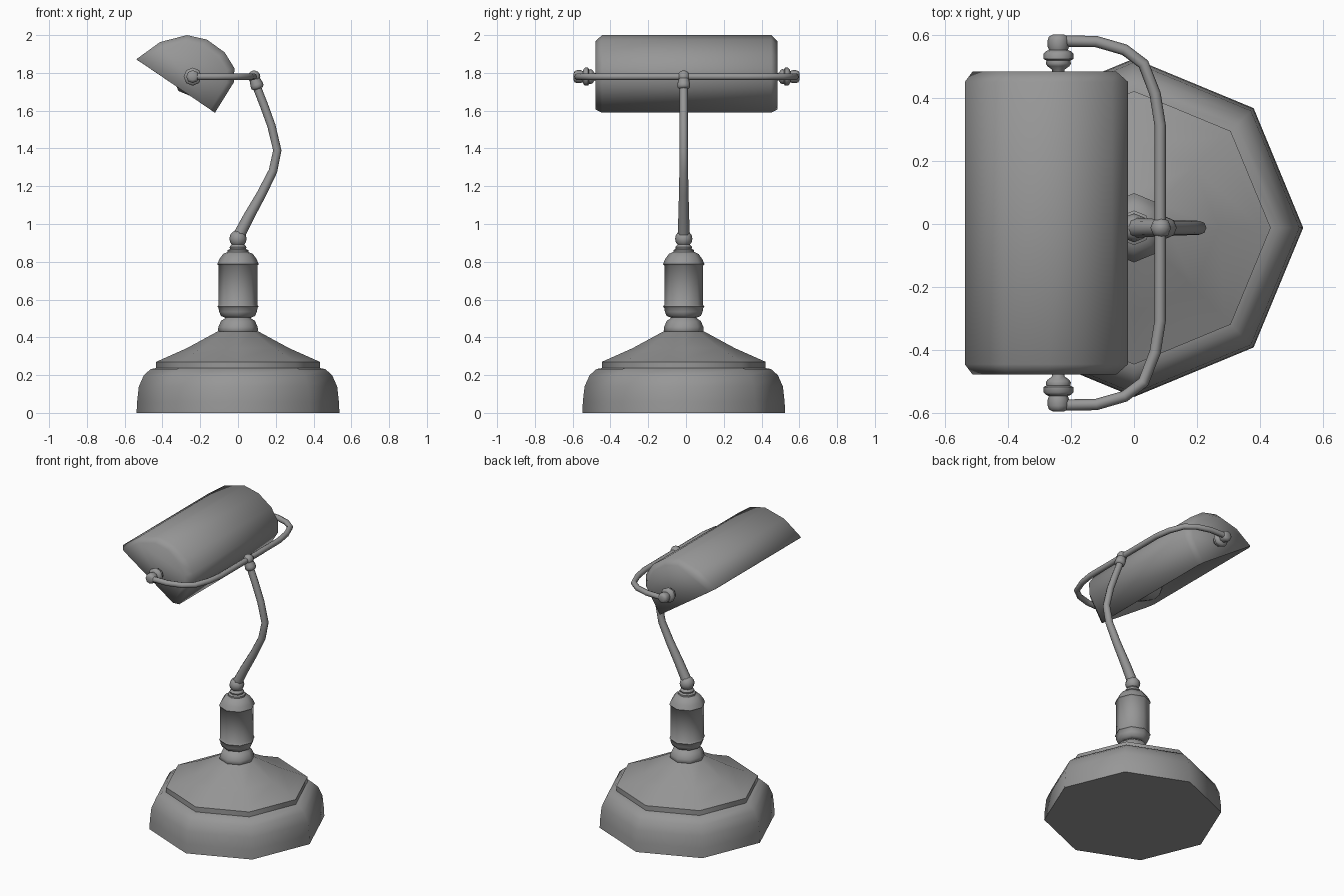
import bpy, math
from mathutils import Vector

if "Cube" in bpy.data.objects:
    bpy.data.objects.remove(bpy.data.objects["Cube"])

CY = -0.012          # centre line of base and stem
PIVOT = (-0.24, 1.78)  # x, z of the shade pivot

# Dark grey metal for every part
metal = bpy.data.materials.new("dark_metal")
metal.diffuse_color = (.31, .31, .31, 1)
metal.use_nodes = True
metal.node_tree.nodes["Principled BSDF"].inputs["Base Color"].default_value = metal.diffuse_color


def make(name, verts, faces, angle=50):
    me = bpy.data.meshes.new(name)
    me.from_pydata(verts, [], faces)
    ob = bpy.data.objects.new(name, me)
    bpy.context.collection.objects.link(ob)
    finish(ob, angle)
    return ob


def finish(ob, angle):
    ob.data.materials.append(metal)
    bpy.ops.object.select_all(action='DESELECT')
    ob.select_set(True)
    bpy.context.view_layer.objects.active = ob
    if ob.type == 'CURVE':
        bpy.ops.object.convert(target='MESH')
    bpy.ops.object.shade_smooth_by_angle(angle=math.radians(angle))


def lathe(name, profile, loc=(0, CY, 0), rot=(0, 0, 0), n=8, angle=50):
    """Spin (radius, height) points around z, with capped ends."""
    verts = [(r * math.cos(2 * math.pi * i / n), r * math.sin(2 * math.pi * i / n), z)
             for r, z in profile for i in range(n)]
    faces = [(k * n + i, k * n + (i + 1) % n, (k + 1) * n + (i + 1) % n, (k + 1) * n + i)
             for k in range(len(profile) - 1) for i in range(n)]
    faces.append(tuple(reversed(range(n))))
    faces.append(tuple(range((len(profile) - 1) * n, len(profile) * n)))
    ob = make(name, verts, faces, angle)
    ob.location, ob.rotation_euler = loc, rot
    return ob


def tube(name, pts, depth, radii=None):
    cu = bpy.data.curves.new(name, 'CURVE')
    cu.dimensions = '3D'
    cu.bevel_depth, cu.bevel_resolution, cu.use_fill_caps = depth, 2, True
    sp = cu.splines.new('POLY')
    sp.points.add(len(pts) - 1)
    for i, p in enumerate(pts):
        sp.points[i].co = (*p, 1)
        sp.points[i].radius = radii[i] if radii else 1
    ob = bpy.data.objects.new(name, cu)
    bpy.context.collection.objects.link(ob)
    finish(ob, 50)


def ball(name, r, loc):
    prof = [(r * math.sin(a), -r * math.cos(a))
            for a in [math.radians(d) for d in (12, 40, 65, 90, 115, 140, 168)]]
    return lathe(name, prof, loc)


# Octagonal base and stepped upper cone
lathe("base", [(.537, 0), (.534, .06), (.525, .14), (.498, .2), (.462, .232), (.42, .24)])
lathe("base_cone", [(.434, .235), (.434, .27), (.405, .283), (.27, .343), (.11, .43), (.09, .435)])

# Turned stem
lathe("stem_collar", [(.1, .428), (.106, .435), (.104, .455), (.09, .487), (.07, .5), (.06, .515)])
lathe("stem_handle", [(.07, .505), (.09, .513), (.1, .535), (.103, .555), (.109, .562),
                      (.102, .574), (.102, .78), (.11, .787), (.098, .815), (.078, .842),
                      (.055, .852), (.055, .862), (.042, .868), (.045, .878), (.03, .895)])
ball("stem_ball", .046, (0, CY, .922))

# Bent, tapering arm
arm = [(0, .93), (.06, 1.045), (.125, 1.16), (.185, 1.28), (.208, 1.39),
       (.177, 1.52), (.137, 1.63), (.088, 1.755)]
tube("arm", [(x, CY, z) for x, z in arm], .022, [1.45, 1.3, 1.15, 1.05, 1, 1, 1, 1])
ball("arm_joint", .033, (.085, CY, 1.78))
lathe("arm_joint_ring", [(.024, -.035), (.034, -.025), (.034, -.01), (.028, .02)],
      (.095, CY, 1.748), (0, -.35, 0))

# Yoke rod, mirrored from one half
half = [(-.24, .578), (-.12, .576), (-.03, .55), (.03, .505), (.067, .41), (.083, .31), (.083, .1)]
path = half + [(x, -y) for x, y in reversed(half)]
tube("yoke", [(x, y + .003, 1.78) for x, y in path], .018)

# Pivot knobs on both ends
knob = [(.018, .465), (.02, .487), (.035, .498), (.04, .506), (.038, .516), (.048, .521),
        (.048, .537), (.04, .545), (.03, .549), (.034, .56), (.034, .58), (.03, .592), (.018, .598)]
for side, s in (("back", 1), ("front", -1)):
    lathe("pivot_knob_" + side, knob, (PIVOT[0], .003, PIVOT[1]), (-s * math.pi / 2, 0, 0))

# Trough shade: arc section swept along y, ends chamfered by shrinking toward the rim centre
arc = [(-.537, 1.873), (-.413, 1.963), (-.27, 2.0), (-.164, 1.976), (-.07, 1.908),
       (-.019, 1.825), (-.022, 1.75), (-.122, 1.589)]
mid = (Vector(arc[0]) + Vector(arc[-1])) / 2
rows = [(-.481, .88), (-.448, 1), (.448, 1), (.481, .88)]
m = len(arc)
verts, faces = [], []
for y, s in rows:
    for p in arc:
        q = mid + (Vector(p) - mid) * s
        verts.append((q.x, y + .003, q.y))
for k in range(len(rows) - 1):
    for i in range(m - 1):
        a = k * m + i
        faces.append((a, a + m, a + m + 1, a + 1))
faces.append(tuple(range(m)))
faces.append(tuple(reversed(range((len(rows) - 1) * m, len(rows) * m))))
shade = make("shade", verts, faces, 60)
# keep the wall on the inner side
if max(shade.data.polygons, key=lambda f: f.center.z).normal.z < 0:
    shade.data.flip_normals()
sol = shade.modifiers.new("thickness", 'SOLIDIFY')
sol.thickness, sol.offset = .008, -1

# Socket and bulb on the pivot axis inside the shade
lathe("bulb_socket", [(.045, -.475), (.05, -.46), (.05, -.36), (.04, -.35)],
      (PIVOT[0], 0, PIVOT[1]), (-math.pi / 2, 0, 0))
lathe("bulb", [(.04, -.36), (.05, -.32), (.085, -.26), (.107, -.19), (.1, -.13),
               (.07, -.085), (.02, -.065)],
      (PIVOT[0], 0, PIVOT[1]), (-math.pi / 2, 0, 0))
